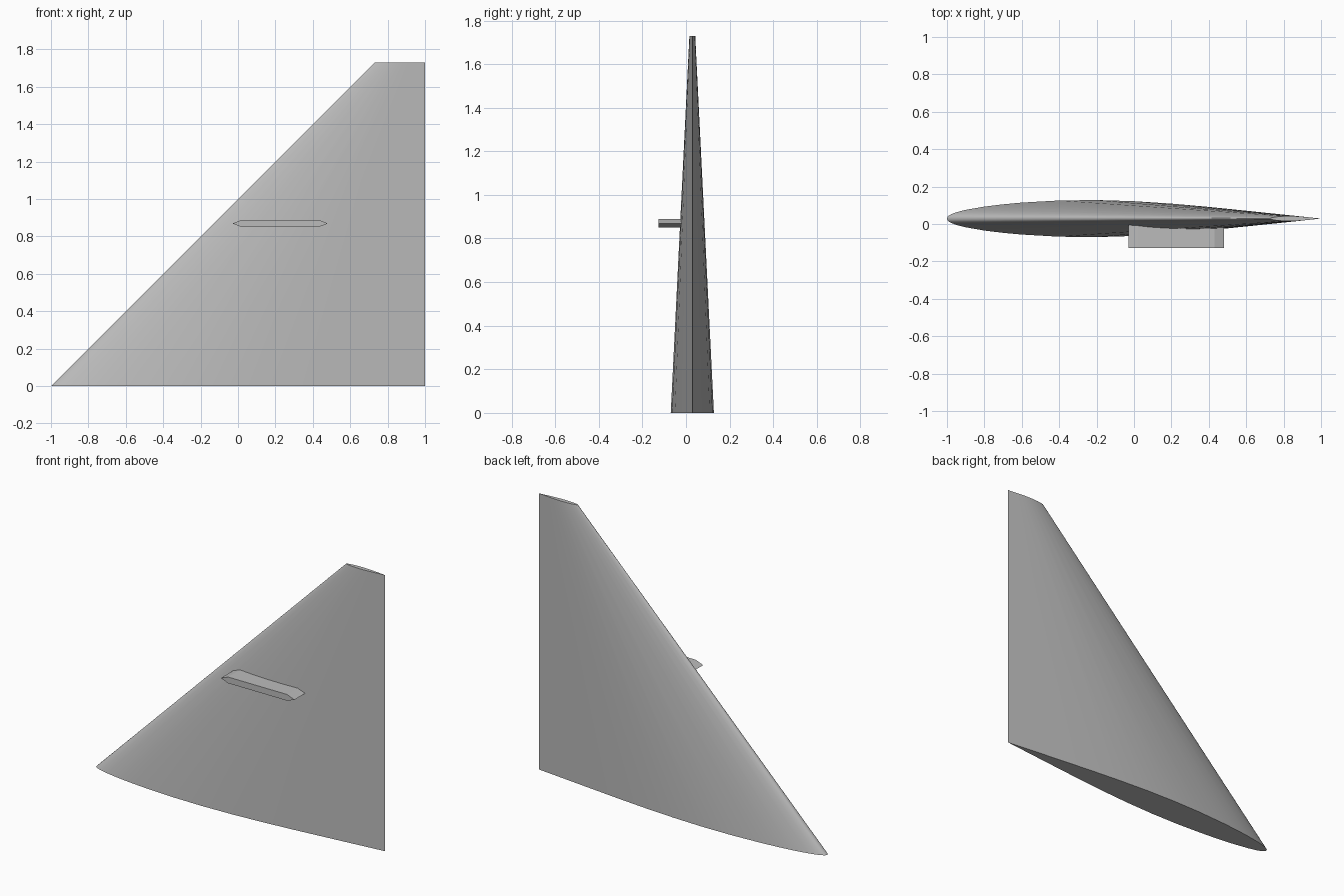
import bpy
import math

if "Cube" in bpy.data.objects:
    bpy.data.objects.remove(bpy.data.objects["Cube"], do_unlink=True)

grey = bpy.data.materials.new("light grey")
grey.use_nodes = True
grey.diffuse_color = (0.5, 0.5, 0.5, 1)
grey.node_tree.nodes["Principled BSDF"].inputs["Base Color"].default_value = (0.5, 0.5, 0.5, 1)

CENTRE_Y = 0.029
HEIGHT = 1.73


def loft(name, rings, angle):
    """Join rings of points with quads and cap both ends."""
    n = len(rings[0])
    verts = [p for ring in rings for p in ring]
    faces = [(i, (i + 1) % n, n + (i + 1) % n, n + i) for i in range(n)]
    faces += [tuple(reversed(range(n))), tuple(range(n, 2 * n))]
    mesh = bpy.data.meshes.new(name)
    mesh.from_pydata(verts, [], faces)
    mesh.materials.append(grey)
    obj = bpy.data.objects.new(name, mesh)
    bpy.context.collection.objects.link(obj)
    bpy.context.view_layer.objects.active = obj
    obj.select_set(True)
    bpy.ops.object.shade_smooth_by_angle(angle=math.radians(angle))
    obj.select_set(False)
    return obj


# Half section of the airfoil: chord fraction, half thickness fraction
half = [(0.002, 0.0052), (0.005, 0.008), (0.0125, 0.0122), (0.025, 0.0169),
        (0.05, 0.0233), (0.1, 0.032), (0.15, 0.0381), (0.2, 0.0427),
        (0.3, 0.0484), (0.4, 0.0495), (0.5, 0.0465), (0.6, 0.040),
        (0.7, 0.0312), (0.8, 0.021), (0.9, 0.0106)]
section = [(0, 0)] + [(c, -t) for c, t in half] + [(1, 0)]
section += [(c, t) for c, t in reversed(half)]


def airfoil(chord, z):
    return [(1 - chord + c * chord, CENTRE_Y + t * chord, z) for c, t in section]


# Swept fin with an upright trailing edge
loft("fin", [airfoil(2, 0), airfoil(0.27, HEIGHT)], 40)

# Small pointed blade standing out from the front face
outline = [(-0.03, 0.869), (0.02, 0.85), (0.43, 0.85),
           (0.48, 0.869), (0.43, 0.889), (0.02, 0.889)]
loft("side_blade", [[(x, y, z) for x, z in outline] for y in (-0.127, 0.015)], 15)

# Make every face point outward
for name in ("fin", "side_blade"):
    bpy.context.view_layer.objects.active = bpy.data.objects[name]
    bpy.ops.object.mode_set(mode="EDIT")
    bpy.ops.mesh.select_all(action="SELECT")
    bpy.ops.mesh.normals_make_consistent(inside=False)
    bpy.ops.object.mode_set(mode="OBJECT")
